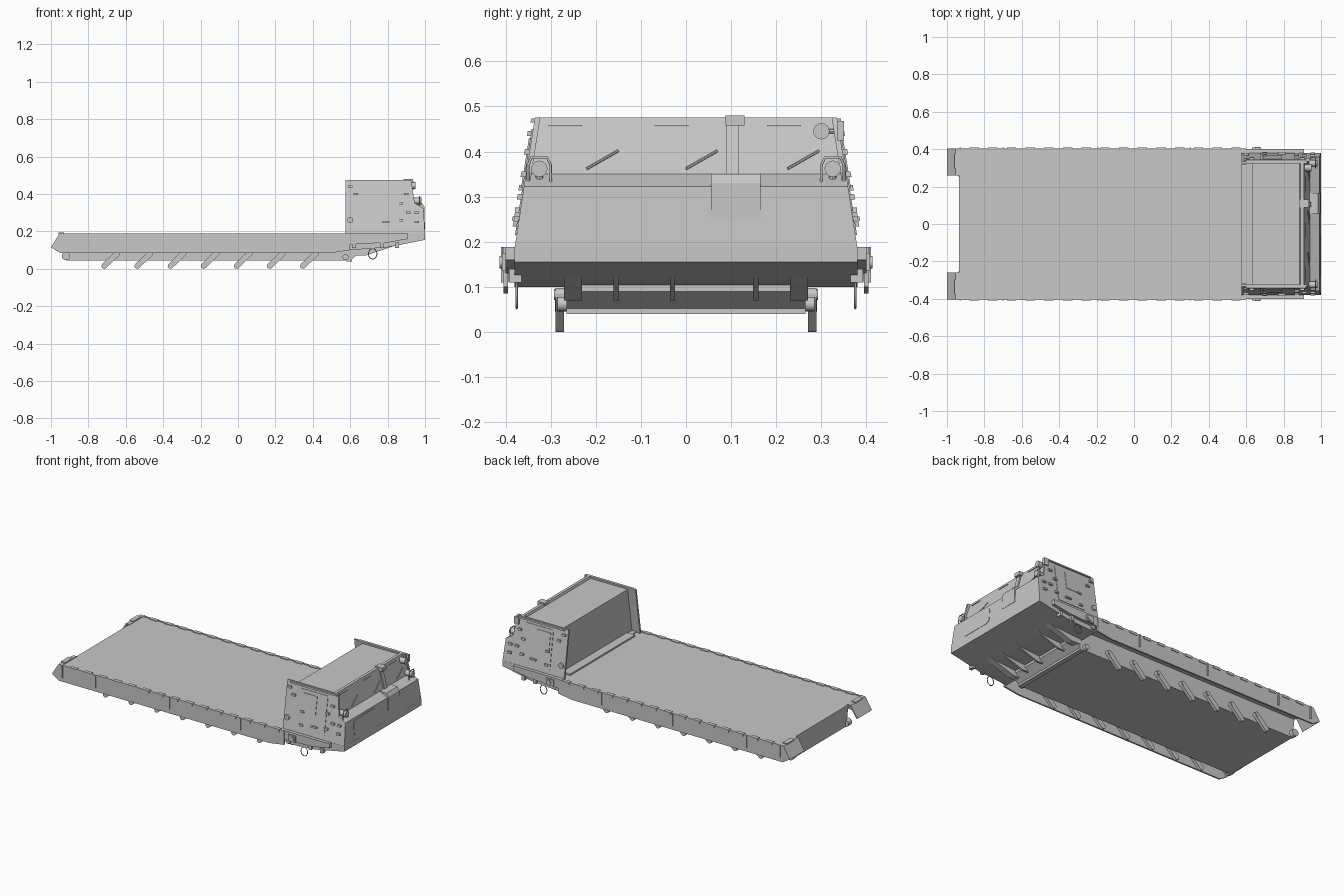
import bpy, bmesh, math
from mathutils import Vector, Matrix

cube = bpy.data.objects.get("Cube")
if cube:
    bpy.data.objects.remove(cube, do_unlink=True)

grey = bpy.data.materials.new("plain grey")
grey.use_nodes = True
grey.diffuse_color = (0.58, 0.58, 0.58, 1)
grey.node_tree.nodes["Principled BSDF"].inputs["Base Color"].default_value = (0.58, 0.58, 0.58, 1)


def finish(name, bm, smooth=False):
    bmesh.ops.recalc_face_normals(bm, faces=bm.faces[:])
    mesh = bpy.data.meshes.new(name)
    bm.to_mesh(mesh)
    bm.free()
    mesh.materials.append(grey)
    ob = bpy.data.objects.new(name, mesh)
    bpy.context.collection.objects.link(ob)
    if smooth:
        bpy.ops.object.select_all(action='DESELECT')
        ob.select_set(True)
        bpy.context.view_layer.objects.active = ob
        bpy.ops.object.shade_smooth_by_angle(angle=math.radians(35))
    return ob


def loft(name, a, b):
    """Solid between two matching rings of points."""
    bm = bmesh.new()
    va, vb = [bm.verts.new(p) for p in a], [bm.verts.new(p) for p in b]
    bm.faces.new(va)
    bm.faces.new(vb[::-1])
    for i in range(len(a)):
        j = (i + 1) % len(a)
        bm.faces.new((va[i], vb[i], vb[j], va[j]))
    return finish(name, bm)


def prism(name, pts, y0, y1):
    return loft(name, [(x, y0, z) for x, z in pts], [(x, y1, z) for x, z in pts])


def box(name, x, y, z):
    return prism(name, [(x[0], z[0]), (x[1], z[0]), (x[1], z[1]), (x[0], z[1])], *y)


def half_width(z):
    return 0.38 - max(0, z - 0.19) * 0.158


def side_slab(name, pts, inner, outer, s):
    """Plate that follows the leaning side of the cab."""
    return loft(name, [(x, s * (half_width(z) + inner), z) for x, z in pts],
                [(x, s * (half_width(z) + outer), z) for x, z in pts])


def rod(name, a, b, r, sides=12):
    a, b = Vector(a), Vector(b)
    bm = bmesh.new()
    bmesh.ops.create_cone(bm, cap_ends=True, segments=sides, radius1=r, radius2=r, depth=(b - a).length)
    turn = (b - a).to_track_quat('Z', 'Y').to_matrix().to_4x4()
    bm.transform(Matrix.Translation((a + b) / 2) @ turn)
    return finish(name, bm, True)


def rect(x0, x1, z0, z1):
    return [(x0, z0), (x1, z0), (x1, z1), (x0, z1)]


def tube(name, pts, r, cyclic=False):
    curve = bpy.data.curves.new(name, 'CURVE')
    curve.dimensions = '3D'
    curve.bevel_depth, curve.bevel_resolution = r, 2
    sp = curve.splines.new('POLY')
    sp.points.add(len(pts) - 1)
    for p, q in zip(sp.points, pts):
        p.co = (*q, 1)
    sp.use_cyclic_u = cyclic
    curve.materials.append(grey)
    bpy.context.collection.objects.link(bpy.data.objects.new(name, curve))


# Hull and flat deck
prism("lower_hull", [(-0.935, 0.18), (-0.92, 0.045), (0.6, 0.045), (0.66, 0.09), (0.66, 0.18)], -0.265, 0.265)
box("deck", (-0.935, 0.64), (-0.395, 0.395), (0.165, 0.185))
box("front_crossbeam", (0.58, 0.61), (-0.265, 0.265), (0.04, 0.06))
box("cab_sill", (0.575, 0.64), (-0.32, 0.32), (0.18, 0.195))

# Cab: wedge-shaped base and leaning upper body
prism("cab_base", [(0.6, 0.1), (0.8, 0.115), (1, 0.155), (1, 0.19), (0.6, 0.19)], -0.38, 0.38)
body = [(0.63, 0.185), (1, 0.185), (0.992, 0.323), (0.94, 0.35), (0.908, 0.475), (0.89, 0.475), (0.885, 0.462), (0.63, 0.462)]
loft("cab_body", [(x, -half_width(z) + 0.004, z) for x, z in body],
     [(x, half_width(z) - 0.004, z) for x, z in body])
for y in (-0.25, -0.155, -0.03, 0.155, 0.25):
    w = 0.02 if abs(y) > 0.2 else 0.006
    prism("belly_fin", [(0.61, 0.11), (0.61, 0.07), (0.68, 0.07), (0.86, 0.13)], y - w, y + w)

# Front face: rounded window cover, hatch, centre post and bars
ring = []
for cy, cz, start in ((-0.08, 0.285, 0), (-0.255, 0.285, 90), (-0.255, 0.235, 180), (-0.08, 0.235, 270)):
    for k in range(5):
        a = math.radians(start + k * 22.5)
        ring.append((cy + 0.027 * math.cos(a), cz + 0.025 * math.sin(a)))
front_x = lambda z: 1 - (z - 0.185) * 0.058
loft("window_cover", [(front_x(z) - 0.005, y, z) for y, z in ring],
     [(front_x(z) + 0.002, y, z) for y, z in ring])
prism("front_hatch", [(0.93, 0.352), (0.985, 0.35), (0.998, 0.33), (0.9985, 0.245), (0.98, 0.245)], 0.055, 0.165)
prism("centre_post", [(0.93, 0.35), (0.948, 0.35), (0.917, 0.47), (0.9, 0.47)], 0.09, 0.118)
box("post_cap", (0.885, 0.935), (0.088, 0.13), (0.458, 0.48))
for y in (-0.22, 0, 0.225):
    rod("wiper", (0.94, y, 0.362), (0.928, y + 0.07, 0.402), 0.003, 6)
for y in (-0.27, -0.035, 0.215):
    box("screen_rail", (0.905, 0.916), (y - 0.035, y + 0.04), (0.455, 0.459))

for s, side in ((1, "left"), (-1, "right")):
    # Cab side plates, doors and fittings
    outline = [(0.575, 0.185), (1, 0.185), (0.992, 0.323), (0.945, 0.352), (0.925, 0.475), (0.575, 0.475)]
    side_slab(side + "_cab_side", outline, -0.012, 0, s)
    side_slab(side + "_door", rect(0.675, 0.86, 0.215, 0.45), 0, 0.003, s)
    side_slab(side + "_door_panel", rect(0.69, 0.79, 0.32, 0.43), 0.003, 0.006, s)
    for x, z in ((0.7, 0.32), (0.7, 0.24), (0.87, 0.35), (0.87, 0.26), (0.6, 0.44),
                 (0.9, 0.4), (0.91, 0.3), (0.955, 0.25), (0.63, 0.4), (0.955, 0.3)):
        side_slab(side + "_hinge", rect(x - 0.012, x + 0.012, z - 0.006, z + 0.006), 0, 0.011, s)
    side_slab(side + "_handle", rect(0.77, 0.81, 0.247, 0.256), 0, 0.015, s)
    side_slab(side + "_top_rail", rect(0.6, 0.92, 0.464, 0.473), 0, 0.008, s)
    w = half_width(0.26)
    rod(side + "_round_port", (0.6, s * (w - 0.01), 0.26), (0.6, s * (w + 0.01), 0.26), 0.016, 16)

    # Headlamp in its guard, beside the screen
    y = s * 0.325
    rod(side + "_headlamp", (0.935, y, 0.362), (0.98, y, 0.362), 0.018, 16)
    rod(side + "_headlamp_base", (0.955, y, 0.33), (0.955, y, 0.35), 0.008, 8)
    tube(side + "_lamp_guard", [(0.97, y - 0.025, 0.33), (0.97, y - 0.025, 0.37), (0.97, y - 0.017, 0.387),
                                (0.97, y + 0.017, 0.387), (0.97, y + 0.025, 0.37), (0.97, y + 0.025, 0.33)], 0.003)

    # Front fender strip and towing loop
    prism(side + "_front_fender", [(0.58, 0.13), (0.8, 0.14), (0.91, 0.16), (0.91, 0.188), (0.58, 0.188)], s * 0.38, s * 0.4)
    box(side + "_fender_box", (0.63, 0.68), (s * 0.385, s * 0.408), (0.135, 0.175))
    rod(side + "_side_eye", (0.66, s * 0.375, 0.155), (0.66, s * 0.413, 0.155), 0.014, 14)
    tube(side + "_tow_loop", [(0.72 + 0.023 * math.cos(a), s * 0.375, 0.08 + 0.028 * math.sin(a))
                              for a in [math.tau * k / 14 for k in range(14)]], 0.0025, True)
    for x in (0.61, 0.76, 0.84):
        box(side + "_fender_bracket", (x, x + 0.02), (s * 0.365, s * 0.392), (0.11, 0.14))

    # Long side skirt with seams, edge hinges and a sloping rear flap
    prism(side + "_skirt", [(-1, 0.115), (-0.95, 0.085), (0.5, 0.085), (0.6, 0.1), (0.6, 0.188), (-0.955, 0.188)],
          s * 0.394, s * 0.404)
    for x in (-0.93, -0.7, -0.19, 0.3):
        box(side + "_skirt_seam", (x - 0.004, x + 0.004), (s * 0.4, s * 0.41), (0.11, 0.188))
    for k in range(15):
        x = -0.88 + k * 0.1
        box(side + "_edge_hinge", (x, x + 0.05), (s * 0.385, s * 0.408), (0.174, 0.189))
    prism(side + "_rear_flap", [(-1, 0.115), (-0.955, 0.188), (-0.93, 0.188), (-0.93, 0.181), (-0.95, 0.181), (-0.995, 0.112)],
          s * 0.26, s * 0.404)
    box(side + "_flap_bracket", (-0.96, -0.93), (s * 0.3, s * 0.375), (0.181, 0.193))

    # Seven trailing suspension arms and the end rollers
    for k in range(7):
        x = -0.715 + k * 0.177
        arm = []
        for cx, cz, start in ((x + 0.07, 0.083, -50), (x, 0.015, 130)):
            for j in range(7):
                a = math.radians(start + 30 * j)
                arm.append((cx + 0.015 * math.cos(a), cz + 0.015 * math.sin(a)))
        prism(side + "_suspension_arm", arm, s * 0.27, s * 0.289)
        rod(side + "_arm_pivot", (x + 0.07, s * 0.26, 0.083), (x + 0.07, s * 0.292, 0.083), 0.012)
    rod(side + "_rear_hub", (-0.92, s * 0.255, 0.068), (-0.92, s * 0.29, 0.068), 0.022, 16)
    rod(side + "_front_hub", (0.575, s * 0.25, 0.062), (0.575, s * 0.285, 0.062), 0.016, 16)

# Single marker lamp high on the left of the screen
rod("marker_lamp", (0.91, 0.3, 0.445), (0.95, 0.3, 0.445), 0.018, 16)
rod("marker_lamp_arm", (0.92, 0.3, 0.445), (0.92, 0.345, 0.445), 0.005, 8)
box("marker_bracket", (0.91, 0.94), (0.335, 0.35), (0.425, 0.468))
